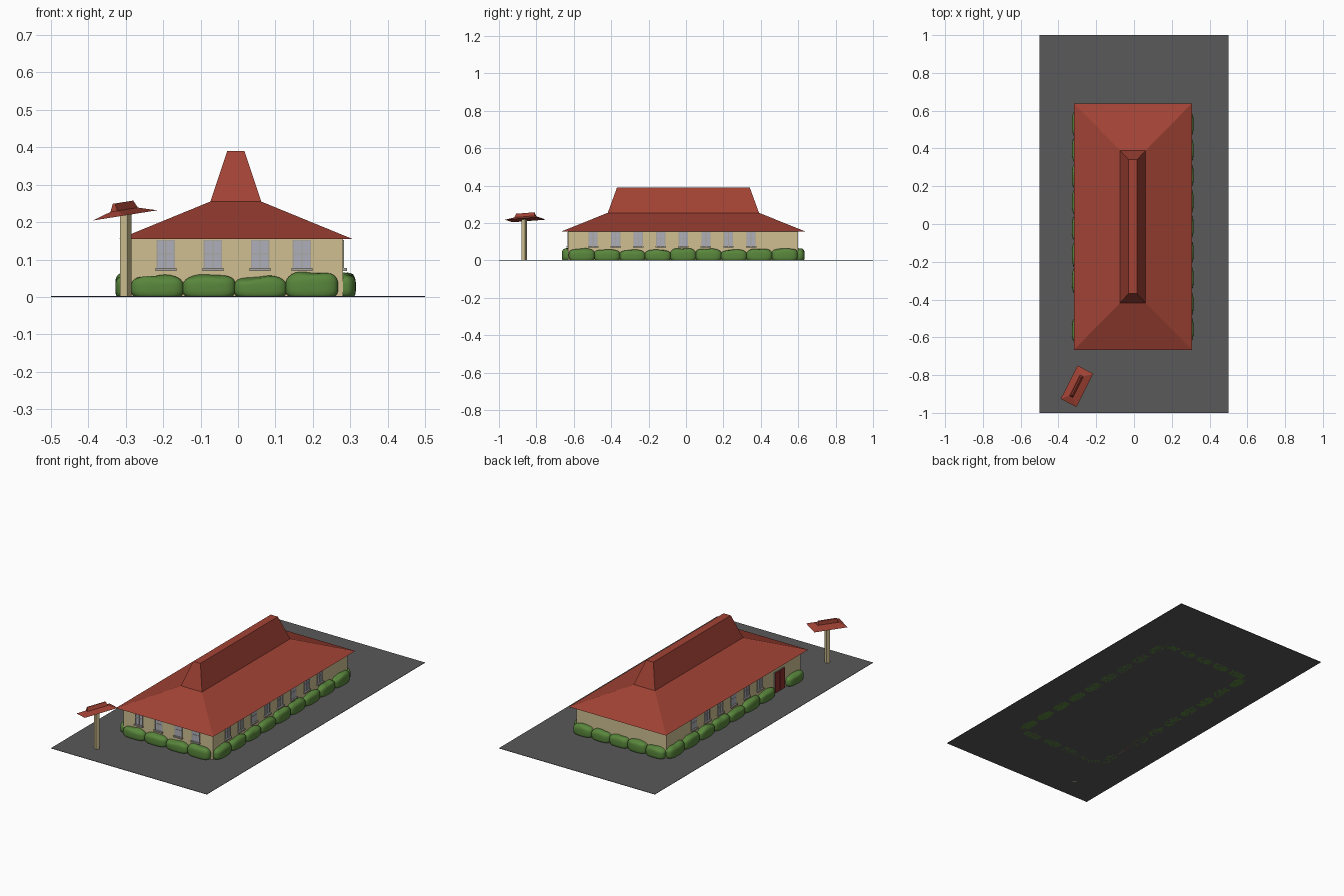
import bpy, bmesh, math, random
from mathutils import Matrix, Vector, noise

if "Cube" in bpy.data.objects:
    bpy.data.objects.remove(bpy.data.objects["Cube"])

random.seed(4)


def material(name, rgb):
    m = bpy.data.materials.new(name)
    m.diffuse_color = (*rgb, 1)
    m.use_nodes = True
    m.node_tree.nodes["Principled BSDF"].inputs["Base Color"].default_value = m.diffuse_color
    return m


RED = material("roof_red", (0.36, 0.055, 0.035))
TAN = material("wall_tan", (0.62, 0.52, 0.28))
GREEN = material("leaf_green", (0.10, 0.24, 0.045))
ASPHALT = material("asphalt", (0.1, 0.1, 0.1))
GLASS = material("glass", (0.42, 0.43, 0.50))
FRAME = material("frame_grey", (0.40, 0.38, 0.34))
DOOR = material("door_red", (0.28, 0.03, 0.03))


def finish(name, bm, mat, matrix=None):
    me = bpy.data.meshes.new(name)
    bmesh.ops.recalc_face_normals(bm, faces=bm.faces[:])
    bm.to_mesh(me)
    bm.free()
    me.materials.append(mat)
    ob = bpy.data.objects.new(name, me)
    if matrix:
        ob.matrix_world = matrix
    bpy.context.collection.objects.link(ob)
    return ob


def box(name, lo, hi, mat, matrix=None):
    bm = bmesh.new()
    lo, hi = Vector(lo), Vector(hi)
    size = hi - lo
    bmesh.ops.create_cube(bm, size=1, matrix=Matrix.Translation((lo + hi) / 2)
                          @ Matrix.Diagonal((*size, 1)))
    return finish(name, bm, mat, matrix)


def roof(name, matrix):
    # stacked rectangles: eave, break line, ridge top
    bm = bmesh.new()
    rings = []
    for hx, hy, z in ((0.312, 0.652, 0), (0.068, 0.404, 0.1), (0.023, 0.355, 0.235)):
        rings.append([bm.verts.new((sx * hx, sy * hy, z))
                      for sx, sy in ((-1, -1), (1, -1), (1, 1), (-1, 1))])
    bm.faces.new(rings[0])
    bm.faces.new(rings[-1])
    for a, b in zip(rings, rings[1:]):
        for i in range(4):
            j = (i + 1) % 4
            bm.faces.new((a[i], a[j], b[j], b[i]))
    return finish(name, bm, RED, matrix)


def bush(name, wall, a, b):
    # rounded block along a wall's local x, bulging outwards along local -y
    bm = bmesh.new()
    bmesh.ops.create_icosphere(bm, subdivisions=4, radius=1)
    h = random.uniform(0.053, 0.065)
    seed = Vector((random.uniform(0, 50), 0, 0))
    for v in bm.verts:
        p = v.co / sum(abs(c) ** 3.2 for c in v.co) ** (1 / 3.2)
        lump = 1 + 0.12 * noise.noise(p * 1.1 + seed)
        z = max(p.z, -0.75)
        v.co = ((a + b) / 2 + p.x * (b - a) / 2, p.y * 0.034,
                (z + 0.75) / 1.75 * h * (lump if z > 0 else 1))
    for f in bm.faces:
        f.smooth = True
    return finish(name, bm, GREEN, wall)


def window(name, wall, x):
    # glass, mullions and projecting sill on a wall
    box(name + "_glass", (x - 0.023, -0.001, 0.078), (x + 0.023, 0.002, 0.152), GLASS, wall)
    for dx in (-0.023, 0, 0.023):
        box(name + "_mullion", (x + dx - 0.0018, -0.003, 0.078),
            (x + dx + 0.0018, 0.002, 0.152), FRAME, wall)
    for z in (0.115, 0.151):
        box(name + "_bar", (x - 0.023, -0.0025, z - 0.0015), (x + 0.023, 0.002, z + 0.0015), FRAME, wall)
    box(name + "_sill", (x - 0.028, -0.01, 0.07), (x + 0.028, 0.002, 0.078), FRAME, wall)


# ground and walls
box("ground", (-0.5, -1, 0), (0.5, 1, 0.002), ASPHALT)
X0, X1, Y0, Y1 = -0.294, 0.281, -0.63, 0.60
box("walls", (X0, Y0, 0.001), (X1, Y1, 0.157), TAN)
roof("main_roof", Matrix.Translation((-0.006, -0.014, 0.155)))

# wall frames: local x runs along the wall, local -y points outwards
FRONT = Matrix.Translation((0, Y0, 0))
RIGHT = Matrix.Translation((X1, 0, 0)) @ Matrix.Rotation(math.pi / 2, 4, 'Z')
BACK = Matrix.Translation((0, Y1, 0)) @ Matrix.Rotation(math.pi, 4, 'Z')
LEFT = Matrix.Translation((X0, 0, 0)) @ Matrix.Rotation(-math.pi / 2, 4, 'Z')

# windows
for x in (-0.193, -0.067, 0.059, 0.171):
    window("front_window", FRONT, x)
for i in range(8):
    y = -0.497 + 0.1207 * i
    window("right_window", RIGHT, y)
    if i > 1:
        window("left_window", LEFT, -y)

# double door on the left side
box("door_frame", (0.388, -0.002, 0), (0.482, 0.002, 0.122), FRAME, LEFT)
for x in (0.392, 0.437):
    box("door_leaf", (x, -0.005, 0), (x + 0.041, 0.002, 0.118), DOOR, LEFT)

# hedges
for name, wall, a, b, n in (("front_bush", FRONT, -0.284, 0.266, 4),
                            ("right_bush", RIGHT, -0.625, 0.595, 9),
                            ("back_bush", BACK, -0.29, 0.29, 5),
                            ("left_bush", LEFT, -0.6, 0.37, 7),
                            ("left_bush_end", LEFT, 0.495, 0.63, 1)):
    step = (b - a) / n
    for i in range(n):
        bush(name, wall, a + i * step - 0.002, a + (i + 1) * step + 0.002)

# small roofed post in front, turned and tilted
turn = Matrix.Rotation(math.radians(-27), 4, 'Z')
box("post", (-0.011, -0.011, 0), (0.011, 0.011, 0.222), TAN,
    Matrix.Translation((-0.30, -0.865, 0)) @ turn)
roof("post_roof", Matrix.Translation((-0.302, -0.859, 0.218))
     @ Matrix.Rotation(math.radians(-9), 4, 'Y') @ turn @ Matrix.Scale(0.152, 4))
